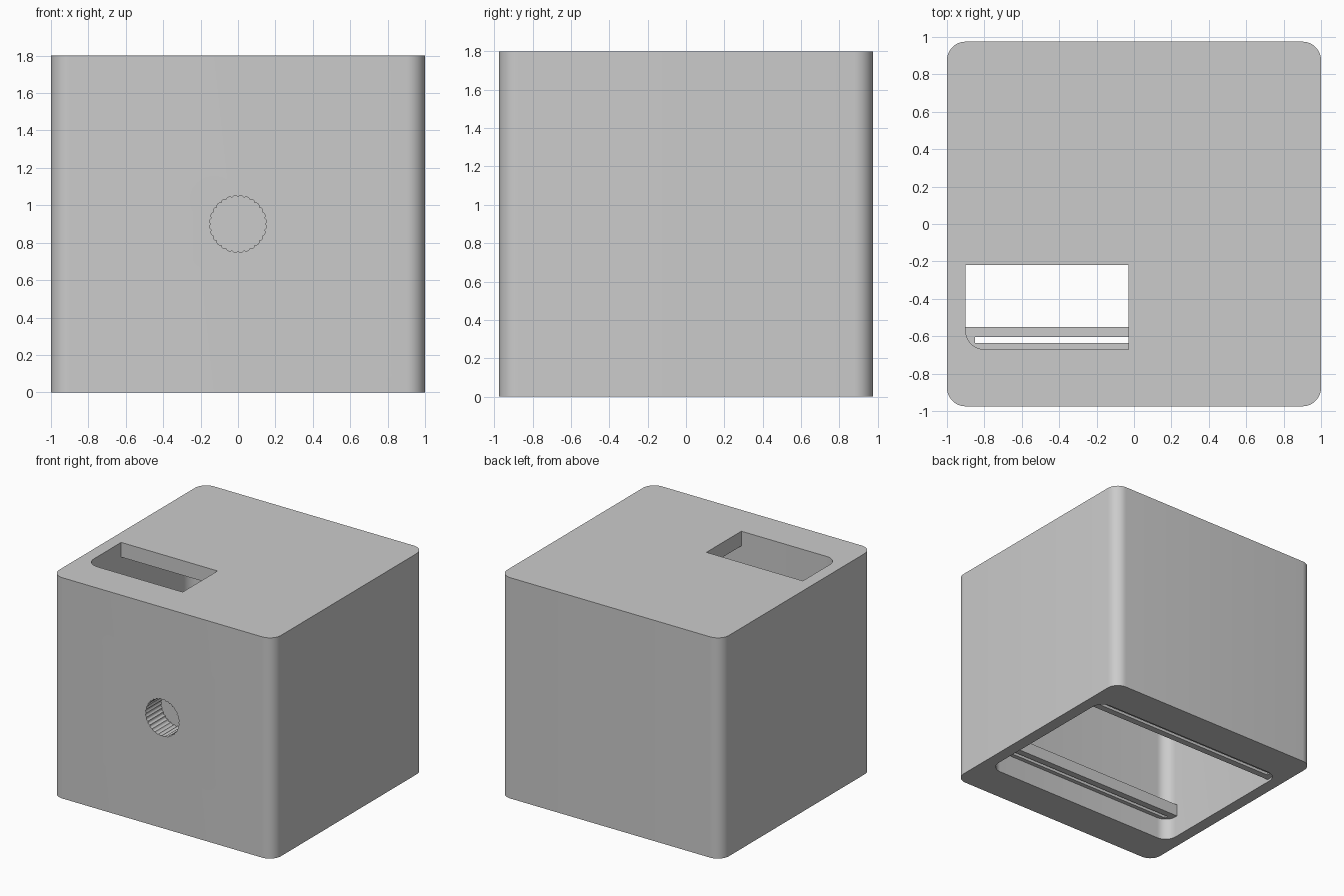
import bpy, bmesh, math

if "Cube" in bpy.data.objects:
    bpy.data.objects.remove(bpy.data.objects["Cube"], do_unlink=True)

grey = bpy.data.materials.new("plain_grey")
grey.use_nodes = True
colour = (0.6, 0.6, 0.6, 1)
grey.diffuse_color = colour
grey.node_tree.nodes["Principled BSDF"].inputs["Base Color"].default_value = colour


def rounded_rect(x0, x1, y0, y1, radii, steps=10):
    """Outline from the lower left corner, counter-clockwise, one radius per corner."""
    corners = [(x0, y0, 1, 1), (x1, y0, -1, 1), (x1, y1, -1, -1), (x0, y1, 1, -1)]
    points = []
    for i, ((x, y, sx, sy), r) in enumerate(zip(corners, radii)):
        if r == 0:
            points.append((x, y))
            continue
        for k in range(steps + 1):
            a = math.pi * (1 + i / 2 + k / steps / 2)
            points.append((x + sx * r + r * math.cos(a), y + sy * r + r * math.sin(a)))
    return points


def prism(name, outline, z0, z1):
    bm = bmesh.new()
    face = bm.faces.new([bm.verts.new((x, y, z0)) for x, y in outline])
    top = bmesh.ops.extrude_face_region(bm, geom=[face])["geom"]
    bmesh.ops.translate(bm, vec=(0, 0, z1 - z0),
                        verts=[v for v in top if isinstance(v, bmesh.types.BMVert)])
    bmesh.ops.recalc_face_normals(bm, faces=bm.faces)
    mesh = bpy.data.meshes.new(name)
    bm.to_mesh(mesh)
    bm.free()
    mesh.materials.append(grey)
    obj = bpy.data.objects.new(name, mesh)
    bpy.context.collection.objects.link(obj)
    return obj


def cut(obj, cutter):
    cutter.hide_render = True
    mod = obj.modifiers.new("cut", "BOOLEAN")
    mod.operation, mod.solver, mod.object = "DIFFERENCE", "EXACT", cutter
    bpy.context.view_layer.objects.active = obj
    bpy.ops.object.modifier_apply(modifier=mod.name)
    bpy.data.objects.remove(cutter, do_unlink=True)


# Hollow housing, open underneath
IN_X, IN_Y, R = 0.9, 0.67, 0.1
housing = prism("housing", rounded_rect(-1, 1, -0.975, 0.975, [R] * 4), 0, 1.8)
cut(housing, prism("cavity", rounded_rect(-IN_X, IN_X, -IN_Y, IN_Y, [R] * 4), -0.1, 1.68))

# Window through the roof, following the cavity's rounded corner
cut(housing, prism("roof_window",
                   rounded_rect(-IN_X, -0.03, -IN_Y, -0.22, [R, 0, 0, 0]), 1.6, 1.9))

# Blind fluted socket in the front wall
LOBES, STEPS = 28, 5
flutes = []
for i in range(LOBES * STEPS):
    r = 0.144 + 0.008 * math.sin(math.pi * (i % STEPS) / STEPS)
    a = math.tau * i / (LOBES * STEPS)
    flutes.append((r * math.cos(a), r * math.sin(a)))
socket = prism("socket", flutes, 0, 0.3)
socket.rotation_euler = (math.pi / 2, 0, 0)
socket.location = (0, -0.775, 0.9)
bpy.context.view_layer.update()
cut(housing, socket)

# Slotted guide rails along the front and back cavity walls
for name, side, z in (("front_rail", -1, 0.18), ("back_rail", 1, 0.02)):
    def bar(label, half_x, ya, yb, z0, z1):
        lo, hi = sorted((side * ya, side * yb))
        return prism(label, rounded_rect(-half_x, half_x, lo, hi, [0] * 4), z0, z1)
    rail = bar(name, IN_X + 0.02, 0.55, IN_Y + 0.02, z, z + 0.1)
    cut(rail, bar("slot", 0.85, 0.605, 0.635, z - 0.1, z + 0.2))

# Smooth the rounded corners, keep the edges sharp
bpy.ops.object.select_all(action="DESELECT")
housing.select_set(True)
bpy.context.view_layer.objects.active = housing
bpy.ops.object.shade_smooth_by_angle(angle=math.radians(30))
